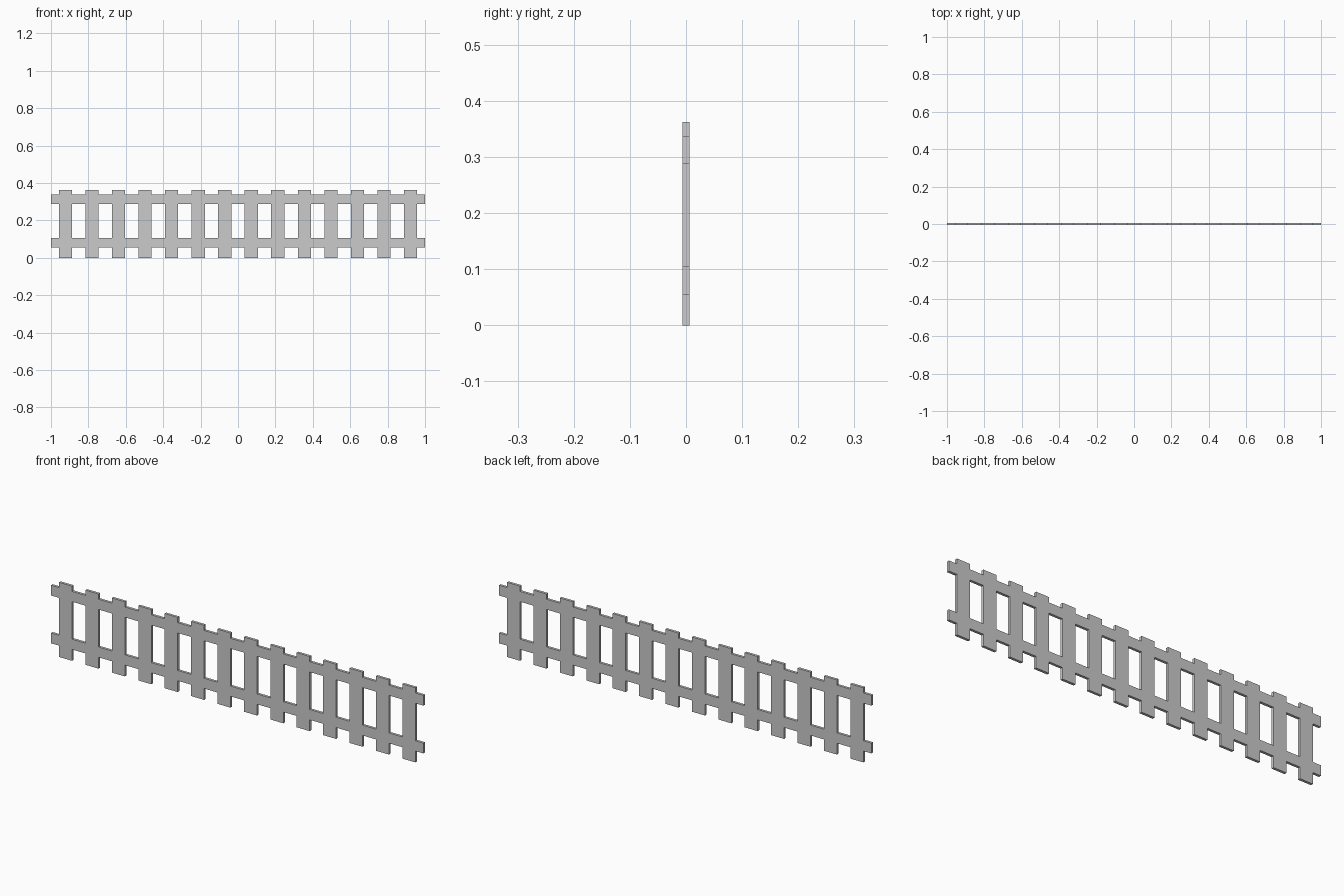
import bpy, bmesh

if "Cube" in bpy.data.objects:
    bpy.data.objects.remove(bpy.data.objects["Cube"])

COUNT = 14          # pickets
HALF_W = 0.035      # picket half width
FIRST = 0.922       # outermost picket centre
THICK = 0.0126
Z = [0.0, 0.055, 0.105, 0.287, 0.337, 0.3625]
RAIL_BANDS = (1, 3)

# Column breaks: gap, picket, gap, picket ... gap
xs = [-1.0]
for i in range(COUNT):
    c = -FIRST + 2 * FIRST * i / (COUNT - 1)
    xs += [c - HALF_W, c + HALF_W]
xs.append(1.0)

# Flush fence panel: fill picket columns and rail bands, leave the rest open
bm = bmesh.new()
grid = {}


def vert(i, j):
    if (i, j) not in grid:
        grid[i, j] = bm.verts.new((xs[i], -THICK / 2, Z[j]))
    return grid[i, j]


for i in range(len(xs) - 1):
    for j in range(len(Z) - 1):
        if i % 2 == 1 or j in RAIL_BANDS:
            bm.faces.new((vert(i, j), vert(i + 1, j), vert(i + 1, j + 1), vert(i, j + 1)))

# Give the panel its thickness
res = bmesh.ops.extrude_face_region(bm, geom=bm.faces[:], use_keep_orig=True)
moved = [g for g in res["geom"] if isinstance(g, bmesh.types.BMVert)]
bmesh.ops.translate(bm, verts=moved, vec=(0, THICK, 0))
bmesh.ops.recalc_face_normals(bm, faces=bm.faces[:])

mesh = bpy.data.meshes.new("fence_panel")
bm.to_mesh(mesh)
bm.free()
bpy.context.collection.objects.link(bpy.data.objects.new("fence_panel", mesh))
